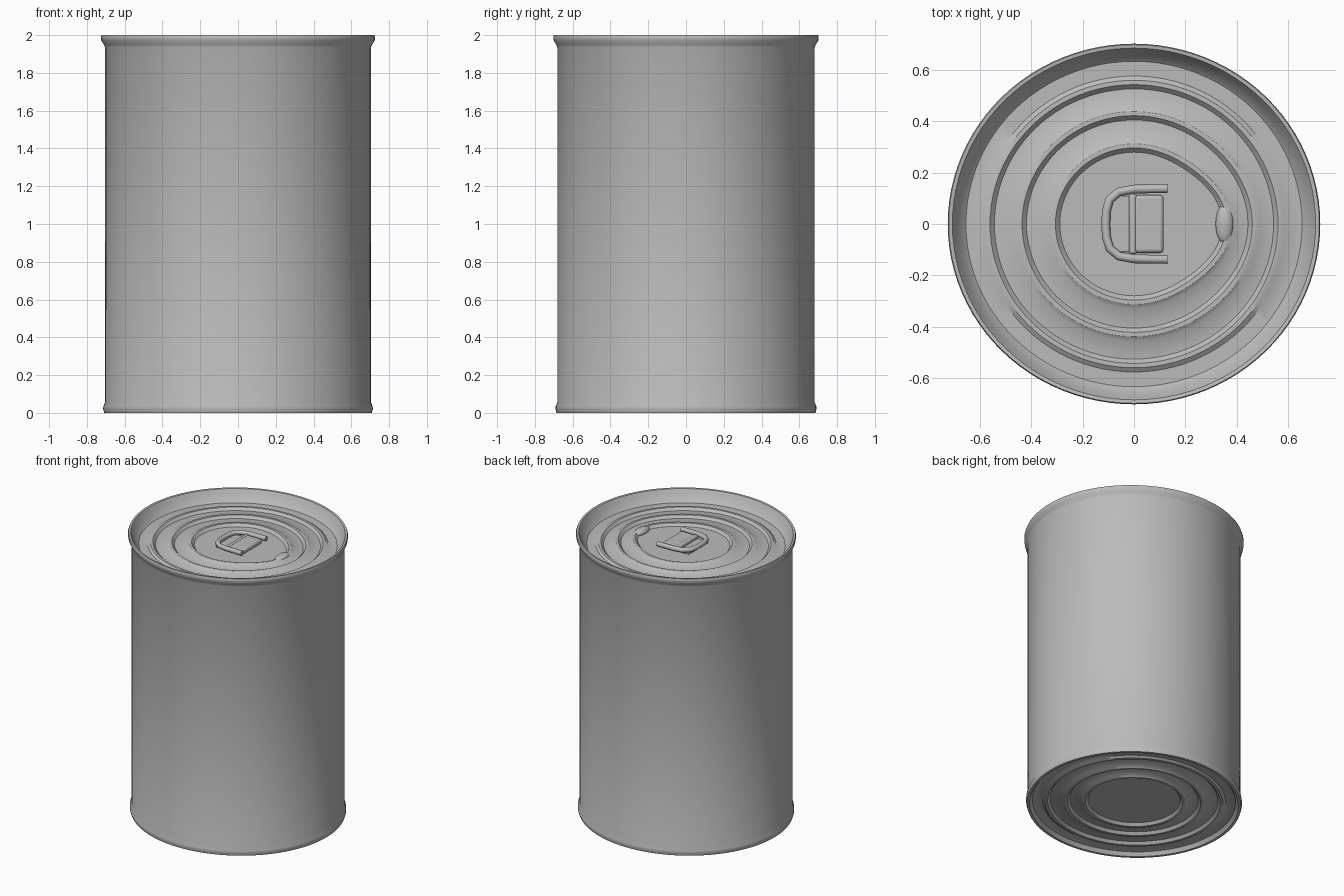
import bpy, bmesh, math

cube = bpy.data.objects.get("Cube")
if cube:
    bpy.data.objects.remove(cube, do_unlink=True)

mat = bpy.data.materials.new("tin_grey")
mat.use_nodes = True
GREY = (0.5, 0.5, 0.5, 1)
mat.diffuse_color = GREY
mat.node_tree.nodes["Principled BSDF"].inputs["Base Color"].default_value = GREY

DEPTH = 0.968   # the can is slightly oval
SEGMENTS = 96


def finish(obj, angle=35):
    obj.data.materials.append(mat)
    bpy.ops.object.select_all(action='DESELECT')
    obj.select_set(True)
    bpy.context.view_layer.objects.active = obj
    bpy.ops.object.shade_smooth_by_angle(angle=math.radians(angle))
    return obj


def lathe(name, rows):
    """Spin (radius, height, nose) rows; nose pulls a ring out towards +x."""
    bm = bmesh.new()
    rings = []
    for r, z, nose in rows:
        ring = []
        for i in range(SEGMENTS):
            a = math.tau * i / SEGMENTS
            rr = r + nose * max(0, math.cos(a)) ** 5
            ring.append(bm.verts.new((rr * math.cos(a), rr * math.sin(a) * DEPTH, z)))
        rings.append(ring)
    for low, high in zip(rings, rings[1:]):
        for i in range(SEGMENTS):
            j = (i + 1) % SEGMENTS
            bm.faces.new((low[i], low[j], high[j], high[i]))
    if rows[0][0] < 0.4:
        bm.faces.new(rings[0][::-1])
    if rows[-1][0] < 0.4:
        bm.faces.new(rings[-1])
    me = bpy.data.meshes.new(name)
    bm.to_mesh(me)
    bm.free()
    obj = bpy.data.objects.new(name, me)
    bpy.context.collection.objects.link(obj)
    return finish(obj)


def beads(radii, base, height, width, noses):
    """Rows of raised rings, listed from the outside in."""
    rows = []
    for r, n in zip(radii, noses):
        rows += [(r + width, base, n), (r + width / 3, base + height, n),
                 (r - width / 3, base + height, n), (r - width, base - height / 2, n)]
    return rows


# Wall with flared top rim and bottom rim
lathe("can_wall", [
    (0.69, 0.0, 0), (0.708, 0.0, 0), (0.714, 0.02, 0), (0.713, 0.035, 0),
    (0.703, 0.058, 0), (0.704, 1.0, 0), (0.704, 1.935, 0), (0.71, 1.95, 0),
    (0.724, 1.972, 0), (0.726, 1.99, 0), (0.722, 2.0, 0), (0.708, 1.998, 0)])

# Recessed lid with raised rings, the inner ones pointing to the opening nose
LID = 1.92
lathe("lid", [(0.708, 1.998, 0), (0.695, 1.975, 0), (0.672, 1.935, 0), (0.655, LID, 0)]
      + beads((0.57, 0.445, 0.315), LID, 0.012, 0.026, (0.0, 0.025, 0.055)))

# Recessed base with concentric rings
lathe("base", ([(0.69, 0.0, 0), (0.672, 0.025, 0), (0.65, 0.03, 0)]
      + beads((0.58, 0.45, 0.33), 0.03, -0.012, 0.026, (0, 0, 0)))[::-1])

# Raised nose where the lid opens
bpy.ops.mesh.primitive_uv_sphere_add(segments=24, ring_count=12, location=(0.353, 0, LID))
nose = bpy.context.object
nose.name = "opening_nose"
nose.scale = (0.035, 0.075, 0.025)
finish(nose)

# Pull tab loop: a round bar bent into a U
curve = bpy.data.curves.new("pull_tab_loop", 'CURVE')
curve.dimensions = '3D'
curve.bevel_depth = 0.017
curve.bevel_resolution = 3
curve.use_fill_caps = True
half = [(0.13, 0.138), (0.0, 0.136), (-0.06, 0.125), (-0.095, 0.095), (-0.108, 0.05)]
path = half + [(-0.11, 0)] + [(x, -y) for x, y in reversed(half)]
spline = curve.splines.new('POLY')
spline.points.add(len(path) - 1)
for p, (x, y) in zip(spline.points, path):
    p.co = (x, y, LID + 0.022, 1)
temp = bpy.data.objects.new("pull_tab_path", curve)
bpy.context.collection.objects.link(temp)
bpy.context.view_layer.update()
mesh = bpy.data.meshes.new_from_object(temp.evaluated_get(bpy.context.evaluated_depsgraph_get()))
bpy.data.objects.remove(temp, do_unlink=True)
mesh.materials.clear()
loop = bpy.data.objects.new("pull_tab_loop", mesh)
bpy.context.collection.objects.link(loop)
finish(loop, 50)


def plate(name, centre, size, bevel):
    bpy.ops.mesh.primitive_cube_add(size=1, location=centre)
    obj = bpy.context.object
    obj.name = name
    obj.scale = size
    bpy.ops.object.transform_apply(location=False, rotation=False, scale=True)
    mod = obj.modifiers.new("rounded", 'BEVEL')
    mod.width = bevel
    mod.segments = 3
    return finish(obj)


# Tab centre plate, its cross bar and the thin web in the finger hole
plate("tab_plate", (0.055, 0, LID + 0.01), (0.12, 0.225, 0.036), 0.014)
plate("tab_cross_bar", (-0.005, 0, LID + 0.012), (0.03, 0.235, 0.036), 0.01)
plate("tab_web", (-0.05, 0, LID), (0.1, 0.22, 0.014), 0.005)
